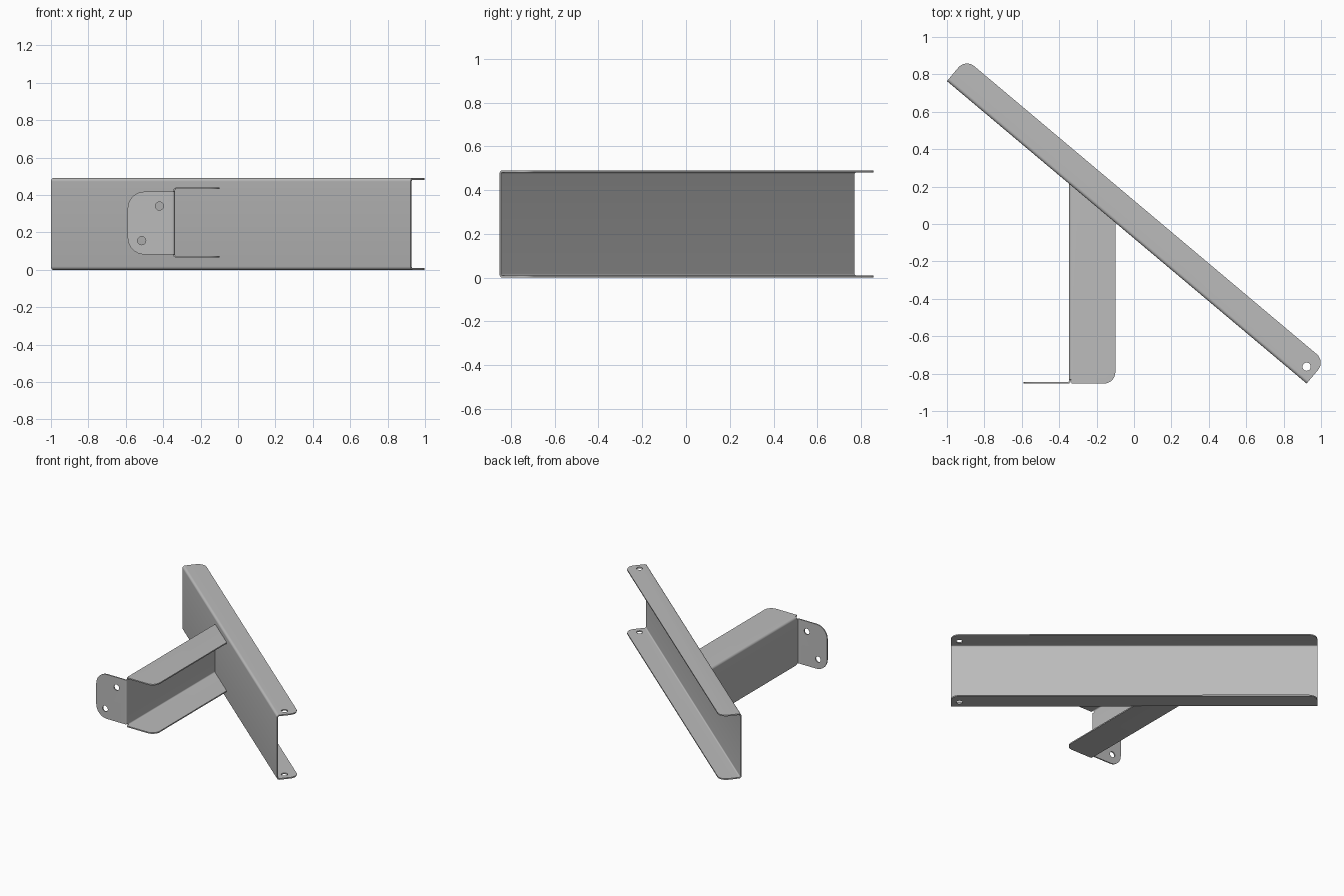
import bpy, bmesh, math
from mathutils import Vector

if "Cube" in bpy.data.objects:
    bpy.data.objects.remove(bpy.data.objects["Cube"])

X, Y, Z = Vector((1, 0, 0)), Vector((0, 1, 0)), Vector((0, 0, 1))
T = 0.009  # sheet thickness
BEND = 0.018  # outer bend radius

steel = bpy.data.materials.new("grey steel")
steel.use_nodes = True
grey = (0.5, 0.5, 0.5, 1)
steel.diffuse_color = grey
steel.node_tree.nodes["Principled BSDF"].inputs["Base Color"].default_value = grey


def fillet(corners, steps=8):
    """Turn (x, y, radius) corners into a polygon with rounded corners."""
    out = []
    for i, (x, y, r) in enumerate(corners):
        p = Vector((x, y))
        if r == 0:
            out.append(p)
            continue
        a = (Vector(corners[i - 1][:2]) - p).normalized()
        b = (Vector(corners[(i + 1) % len(corners)][:2]) - p).normalized()
        half = a.angle(b) / 2
        centre = p + (a + b).normalized() * r / math.sin(half)
        start = p + a * r / math.tan(half) - centre
        end = p + b * r / math.tan(half) - centre
        sweep = start.angle(end)
        for k in range(steps + 1):
            t = k / steps
            out.append(centre + (start * math.sin((1 - t) * sweep)
                                 + end * math.sin(t * sweep)) / math.sin(sweep))
    return out


def prism(name, points, a, b, c, lo, hi, origin=Vector()):
    """Extrude a polygon drawn on axes a, b along axis c from lo to hi."""
    bm = bmesh.new()
    face = bm.faces.new([bm.verts.new(origin + a * p[0] + b * p[1] + c * lo) for p in points])
    top = bmesh.ops.extrude_face_region(bm, geom=[face])["geom"]
    bmesh.ops.translate(bm, vec=c * (hi - lo),
                        verts=[v for v in top if isinstance(v, bmesh.types.BMVert)])
    bmesh.ops.recalc_face_normals(bm, faces=bm.faces)
    mesh = bpy.data.meshes.new(name)
    bm.to_mesh(mesh)
    bm.free()
    mesh.materials.append(steel)
    obj = bpy.data.objects.new(name, mesh)
    bpy.context.collection.objects.link(obj)
    return obj


def activate(obj):
    bpy.ops.object.select_all(action='DESELECT')
    obj.select_set(True)
    bpy.context.view_layer.objects.active = obj


def cut(obj, cutter, operation):
    """Apply a boolean and discard its cutter."""
    activate(obj)
    mod = obj.modifiers.new("cut", 'BOOLEAN')
    mod.operation, mod.object, mod.solver = operation, cutter, 'EXACT'
    bpy.ops.object.modifier_apply(modifier=mod.name)
    bpy.data.objects.remove(cutter)


def circle(x, y, r=0.022, n=24):
    return [(x + r * math.cos(math.tau * k / n), y + r * math.sin(math.tau * k / n))
            for k in range(n)]


def channel_section(depth, z0, z1):
    """C-shaped section: web at 0, flanges reaching to depth."""
    inner = BEND - T
    return fillet([(depth, z0, 0), (0, z0, BEND), (0, z1, BEND), (depth, z1, 0),
                   (depth, z1 - T, 0), (T, z1 - T, inner),
                   (T, z0 + T, inner), (depth, z0 + T, 0)])


def smooth(obj):
    activate(obj)
    bpy.ops.object.shade_smooth_by_angle(angle=math.radians(30))


# Long diagonal channel, flanges towards the back
start, finish = Vector((-1, 0.764, 0)), Vector((0.923, -0.853, 0))
length = (finish - start).length
along = (finish - start).normalized()
back = Z.cross(along)
WIDTH = 0.155
rail = prism("diagonal_channel", channel_section(WIDTH, 0, 0.49),
             back, Z, along, 0, length, start)
plan = fillet([(0, -0.05, 0), (length, -0.05, 0),
               (length, WIDTH, 0.06), (0, WIDTH, 0.06)])
cut(rail, prism("plan_cutter", plan, along, back, Z, -0.1, 0.6, start), 'INTERSECT')
cut(rail, prism("hole_cutter", circle(length - 0.058, 0.069),
                along, back, Z, -0.1, 0.6, start), 'DIFFERENCE')
smooth(rail)

# Support arm: shorter channel mitred against the diagonal web
LEFT, RIGHT, FRONT = -0.347, -0.1, -0.853
arm = prism("support_arm", channel_section(RIGHT - LEFT, 0.065, 0.44),
            X, Z, Y, FRONT, 0.3, Vector((LEFT, 0, 0)))


def mitre(x):
    return start.y + (x - start.x) * along.y / along.x


notch_x, notch_y = LEFT + 0.014, FRONT + 0.022
plan = fillet([(notch_x, FRONT, 0), (RIGHT, FRONT, 0.06), (RIGHT, mitre(RIGHT), 0),
               (LEFT - 0.02, mitre(LEFT - 0.02), 0), (LEFT - 0.02, notch_y, 0),
               (notch_x, notch_y, 0)])
cut(arm, prism("plan_cutter", plan, X, Y, Z, -0.1, 0.6), 'INTERSECT')
smooth(arm)

# Mounting tab folded outwards from the front of the arm
END, LOW, HIGH = -0.59, 0.082, 0.418
fold = fillet([(END, FRONT, 0), (LEFT + T, FRONT, 0.014), (LEFT + T, notch_y, 0),
               (LEFT, notch_y, 0), (LEFT, FRONT + T, 0.005), (END, FRONT + T, 0)])
tab = prism("mounting_tab", fold, X, Y, Z, LOW, HIGH)
face = fillet([(END, LOW, 0.09), (LEFT + 0.05, LOW, 0), (LEFT + 0.05, HIGH, 0), (END, HIGH, 0.09)])
cut(tab, prism("face_cutter", face, X, Z, Y, -1, -0.7), 'INTERSECT')
for x, z in ((-0.42, 0.341), (-0.515, 0.156)):
    cut(tab, prism("hole_cutter", circle(x, z), X, Z, Y, -1, -0.7), 'DIFFERENCE')
smooth(tab)
